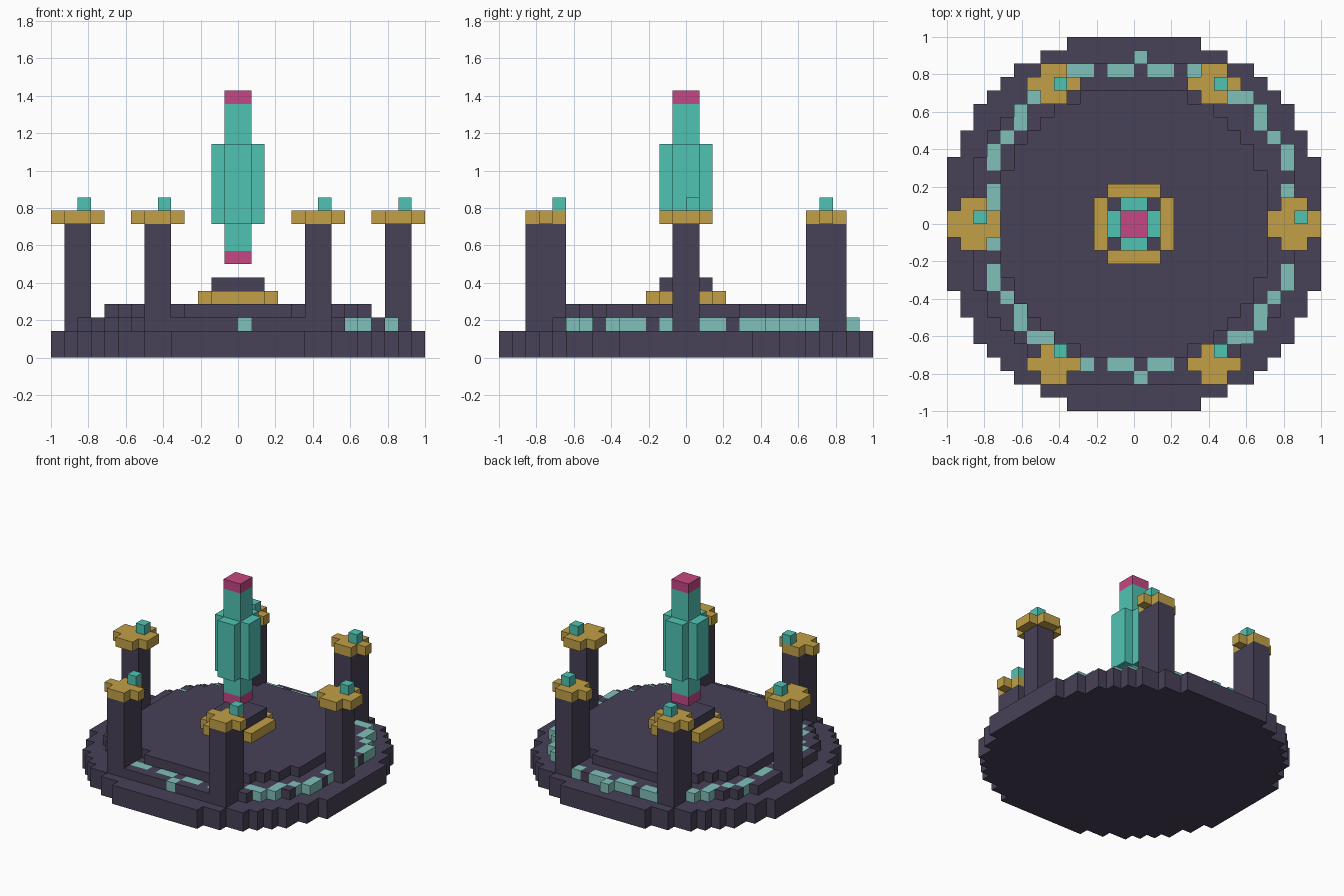
import bpy, bmesh
from math import sin, cos, radians, hypot

cube = bpy.data.objects.get("Cube")
if cube:
    bpy.data.objects.remove(cube, do_unlink=True)

U = 1 / 14  # block size


def material(name, rgb):
    linear = [((c / 255 + 0.055) / 1.055) ** 2.4 for c in rgb]
    m = bpy.data.materials.new(name)
    m.use_nodes = True
    m.diffuse_color = (*linear, 1)
    m.node_tree.nodes["Principled BSDF"].inputs["Base Color"].default_value = (*linear, 1)
    return m


STONE = material("dark_stone", (71, 65, 87))
GOLD = material("gold", (194, 160, 70))
TEAL = material("teal_crystal", (80, 196, 180))
RUNE = material("pale_teal", (127, 193, 185))
PINK = material("pink_crystal", (197, 71, 130))


def disc(radius, cx=0, cy=0):
    """Block columns whose centres lie inside a circle."""
    span = range(-15, 15)
    return {(i, j) for i in span for j in span
            if hypot(i + 0.5 - cx, j + 0.5 - cy) <= radius}


def rect(hx, hy):
    return {(i, j) for i in range(-hx, hx) for j in range(-hy, hy)}


def blocks(name, cells, z0, z1, mat):
    """Extrude a set of block columns between two levels, skipping inner walls."""
    bm = bmesh.new()

    def face(*points):
        bm.faces.new([bm.verts.new((x * U, y * U, z * U)) for x, y, z in points])

    for i, j in sorted(cells):
        corners = [(i, j), (i + 1, j), (i + 1, j + 1), (i, j + 1)]
        face(*[(x, y, z1) for x, y in corners])
        face(*[(x, y, z0) for x, y in reversed(corners)])
        neighbours = [(i, j - 1), (i + 1, j), (i, j + 1), (i - 1, j)]
        for k, n in enumerate(neighbours):
            if n not in cells:
                a, b = corners[k], corners[(k + 1) % 4]
                face((*a, z0), (*b, z0), (*b, z1), (*a, z1))
    bmesh.ops.remove_doubles(bm, verts=bm.verts, dist=U / 100)
    # Merge flat block faces into clean panels
    bmesh.ops.dissolve_limit(bm, angle_limit=radians(1), verts=bm.verts, edges=bm.edges)
    mesh = bpy.data.meshes.new(name)
    bm.to_mesh(mesh)
    bm.free()
    mesh.materials.append(mat)
    obj = bpy.data.objects.new(name, mesh)
    bpy.context.collection.objects.link(obj)
    return obj


# Six pillars with gold caps and a small crystal on each
pillar_cells = set()
for n in range(6):
    a = radians(60 * n)
    x, y = 12 * cos(a), 12 * sin(a)
    shaft = disc(1.4, x, y)
    pillar_cells |= shaft
    blocks(f"pillar_{n + 1}", shaft, 2, 10, STONE)
    blocks(f"pillar_cap_{n + 1}", disc(1.7, x, y), 10, 11, GOLD)
    blocks(f"pillar_crystal_{n + 1}", {(round(x), round(y))}, 11, 12, TEAL)

# Ring of inlaid rune blocks
runes = {(round(11.5 * cos(radians(a))), round(11.5 * sin(radians(a))))
         for a in range(0, 360, 6)} - pillar_cells
blocks("rune_ring", runes, 2, 3, RUNE)

# Stepped round platform
blocks("platform_base", disc(14.5), 0, 2, STONE)
blocks("platform_step", disc(12.5) - runes - pillar_cells, 2, 3, STONE)
blocks("platform_top", disc(10.5), 3, 4, STONE)

# Central pedestal
blocks("pedestal_trim", rect(3, 2) | rect(2, 3), 4, 5, GOLD)
blocks("pedestal_block", rect(2, 2), 5, 6, STONE)

# Floating crystal
core = rect(1, 1)
blocks("crystal_bottom_tip", core, 7, 8, PINK)
blocks("crystal_lower", core, 8, 10, TEAL)
blocks("crystal_body", rect(2, 1) | rect(1, 2), 10, 16, TEAL)
blocks("crystal_upper", core, 16, 19, TEAL)
blocks("crystal_top_tip", core, 19, 20, PINK)
